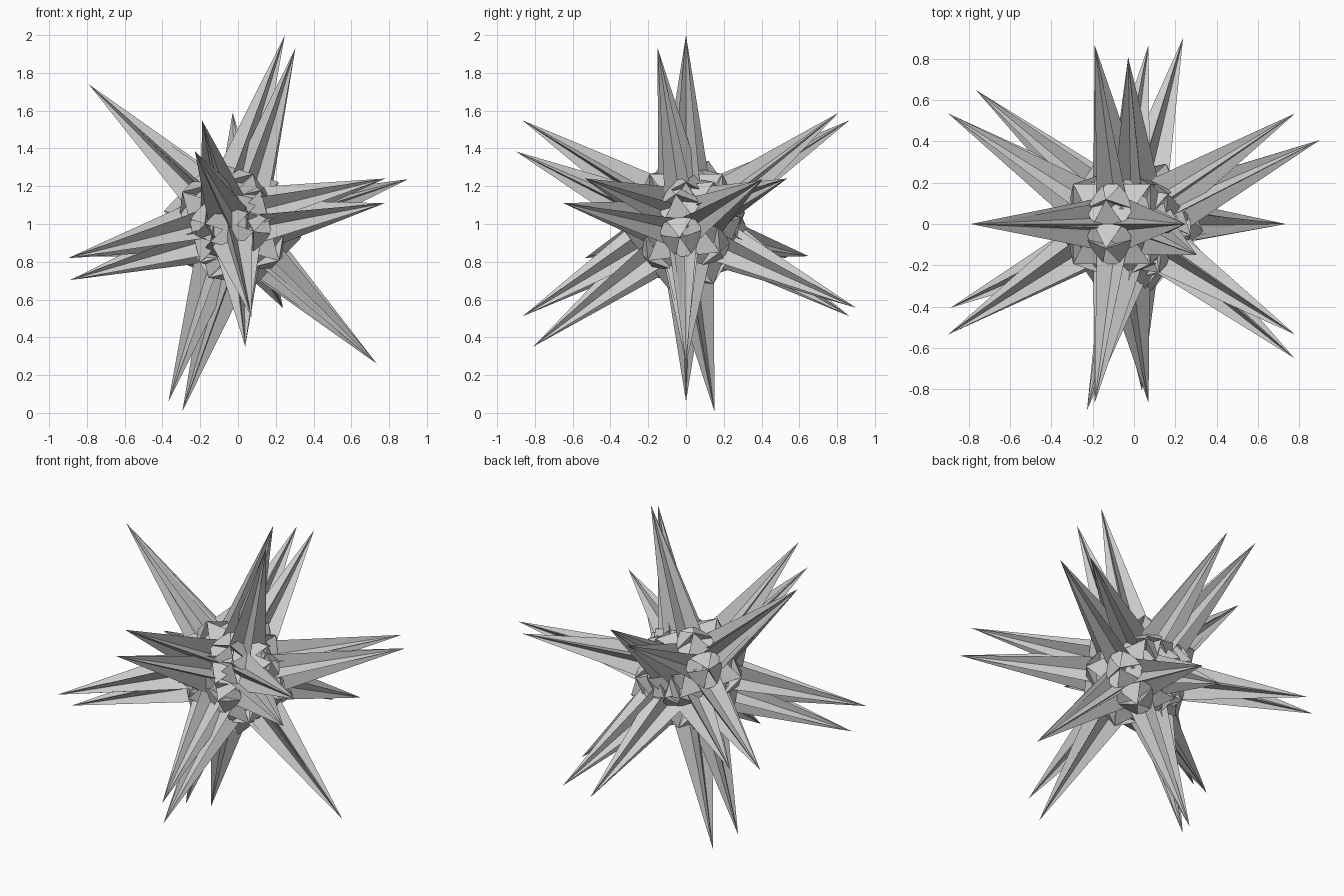
import bpy, bmesh, math
from mathutils import Matrix, Vector

if "Cube" in bpy.data.objects:
    bpy.data.objects.remove(bpy.data.objects["Cube"])

CORE = 0.335    # corner radius of the star-faced core
TIP = 1.018     # distance of spike tips from the core centre

# shared five-fold axis, leaning to the upper left
axis = Vector((-0.717, 0, 0.697)).normalized()
side = Vector((0, 1, 0))
across = side.cross(axis)
frame = Matrix((across, side, axis)).transposed()


def sorted_round(n, verts):
    # order corners counter-clockwise around direction n
    e1 = n.orthogonal().normalized()
    e2 = n.cross(e1)
    return sorted(verts, key=lambda c: math.atan2(c.co.dot(e2), c.co.dot(e1)))


def spiked_star(name, centre, twist):
    # icosahedron as guide: its corners give spike axes, its faces core corners
    guide = bmesh.new()
    bmesh.ops.create_icosphere(guide, subdivisions=1, radius=1)
    guide.faces.ensure_lookup_table()
    guide.faces.index_update()
    star = bmesh.new()
    corners = [star.verts.new(f.calc_center_median().normalized() * CORE)
               for f in guide.faces]
    # spikes: each core pentagram is drawn through the core to the far side
    for v in guide.verts:
        n = v.co.normalized()
        ring = sorted_round(n, [corners[f.index] for f in v.link_faces])
        tip = star.verts.new(-n * TIP)
        for i in range(5):
            star.faces.new((ring[i], ring[(i + 2) % 5], tip))
    # core panels: a triangle joins the three neighbours of every core corner
    for f in guide.faces:
        near = [corners[g.index] for e in f.edges for g in e.link_faces if g != f]
        star.faces.new(sorted_round(f.normal, near)[::-1])
    guide.free()
    mesh = bpy.data.meshes.new(name)
    star.to_mesh(mesh)
    star.free()
    turn = frame @ Matrix.Rotation(math.radians(twist), 3, 'Z')
    mesh.transform(Matrix.Translation(centre) @ turn.to_4x4())
    obj = bpy.data.objects.new(name, mesh)
    bpy.context.collection.objects.link(obj)
    return obj


# two stars, slid along the axis and twisted against each other
spiked_star("upper_star", Vector((-0.06, 0, 1.03)), 0)
spiked_star("lower_star", Vector((0.005, 0, 0.97)), -9.5)
